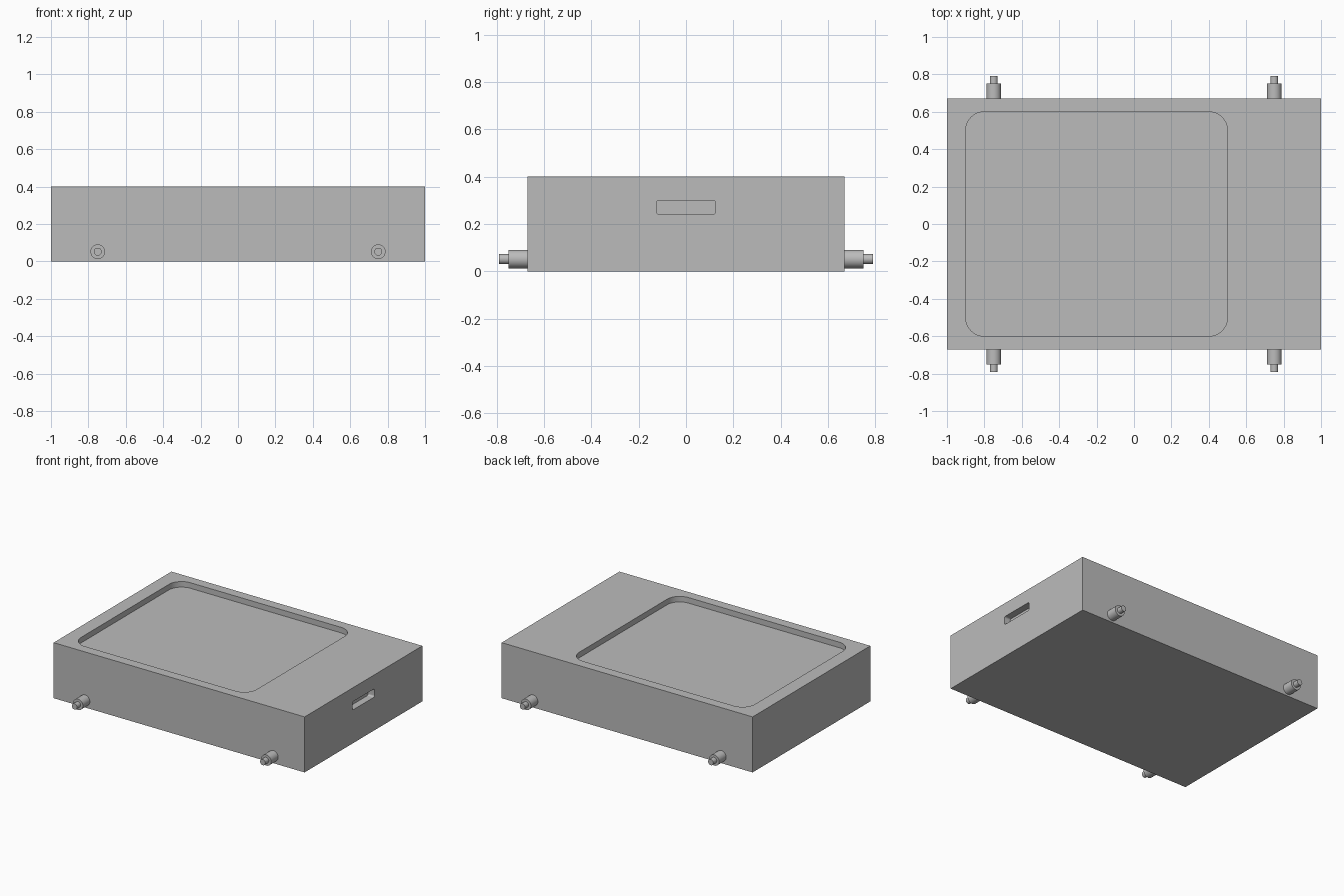
import bpy
import bmesh
from math import sin, cos, pi, radians
from mathutils import Matrix, Vector

cube = bpy.data.objects.get("Cube")
if cube:
    bpy.data.objects.remove(cube, do_unlink=True)

grey = bpy.data.materials.new("plain grey")
grey.use_nodes = True
colour = (0.5, 0.5, 0.5, 1)
grey.diffuse_color = colour
grey.node_tree.nodes["Principled BSDF"].inputs["Base Color"].default_value = colour


def make_object(name, bm):
    bmesh.ops.recalc_face_normals(bm, faces=bm.faces)
    mesh = bpy.data.meshes.new(name)
    bm.to_mesh(mesh)
    bm.free()
    mesh.materials.append(grey)
    obj = bpy.data.objects.new(name, mesh)
    bpy.context.collection.objects.link(obj)
    return obj


def smooth(obj):
    bpy.ops.object.select_all(action="DESELECT")
    obj.select_set(True)
    bpy.context.view_layer.objects.active = obj
    bpy.ops.object.shade_smooth_by_angle(angle=radians(30))


def rounded_prism(name, width, height, radius, depth, matrix):
    """Rounded rectangle extruded by depth along +z, then placed by matrix."""
    bm = bmesh.new()
    steps = 10
    ring = []
    for q, (sx, sy) in enumerate([(1, 1), (-1, 1), (-1, -1), (1, -1)]):
        for i in range(steps + 1):
            a = (q + i / steps) * pi / 2
            ring.append(bm.verts.new((sx * (width / 2 - radius) + radius * cos(a),
                                      sy * (height / 2 - radius) + radius * sin(a), 0)))
    face = bm.faces.new(ring)
    extruded = bmesh.ops.extrude_face_region(bm, geom=[face])["geom"]
    verts = [v for v in extruded if isinstance(v, bmesh.types.BMVert)]
    bmesh.ops.translate(bm, verts=verts, vec=(0, 0, depth))
    bm.transform(matrix)
    return make_object(name, bm)


def cut(target, cutter):
    mod = target.modifiers.new(cutter.name, "BOOLEAN")
    mod.operation = "DIFFERENCE"
    mod.solver = "EXACT"
    mod.object = cutter
    bpy.context.view_layer.objects.active = target
    bpy.ops.object.modifier_apply(modifier=mod.name)
    bpy.data.objects.remove(cutter, do_unlink=True)


# Main block
bm = bmesh.new()
bmesh.ops.create_cube(bm, size=1)
bm.transform(Matrix.Translation((0, 0, 0.2)) @ Matrix.Diagonal((2, 1.34, 0.4, 1)))
body = make_object("body", bm)

# Shallow tray in the top
tray = rounded_prism("tray_cutter", 1.4, 1.2, 0.1, 0.2,
                     Matrix.Translation((-0.2, 0, 0.36)))
cut(body, tray)

# Slot in the side, extruded along +x
side_axes = Matrix(((0, 0, 1, 0), (1, 0, 0, 0), (0, 1, 0, 0), (0, 0, 0, 1)))
slot = rounded_prism("slot_cutter", 0.25, 0.06, 0.012, 0.2,
                     Matrix.Translation((0.95, 0, 0.27)) @ side_axes)
cut(body, slot)
smooth(body)


# Stepped pegs on the front and back
def peg(name, x, side):
    bm = bmesh.new()
    profile = [(0, 0.64), (0.039, 0.64), (0.039, 0.75), (0.021, 0.75), (0.021, 0.79), (0, 0.79)]
    verts = [bm.verts.new((r, y, 0)) for r, y in profile]
    edges = [bm.edges.new(pair) for pair in zip(verts, verts[1:])]
    bmesh.ops.spin(bm, geom=verts + edges, cent=(0, 0, 0), axis=(0, 1, 0),
                   angle=2 * pi, steps=32)
    bmesh.ops.remove_doubles(bm, verts=bm.verts, dist=0.0001)
    bm.transform(Matrix.Translation(Vector((x, 0, 0.052))) @ Matrix.Diagonal((1, side, 1, 1)))
    smooth(make_object(name, bm))


for end, side in (("front", -1), ("back", 1)):
    for hand, x in (("right", -0.75), ("left", 0.75)):
        peg(f"{end}_{hand}_peg", x, side)
